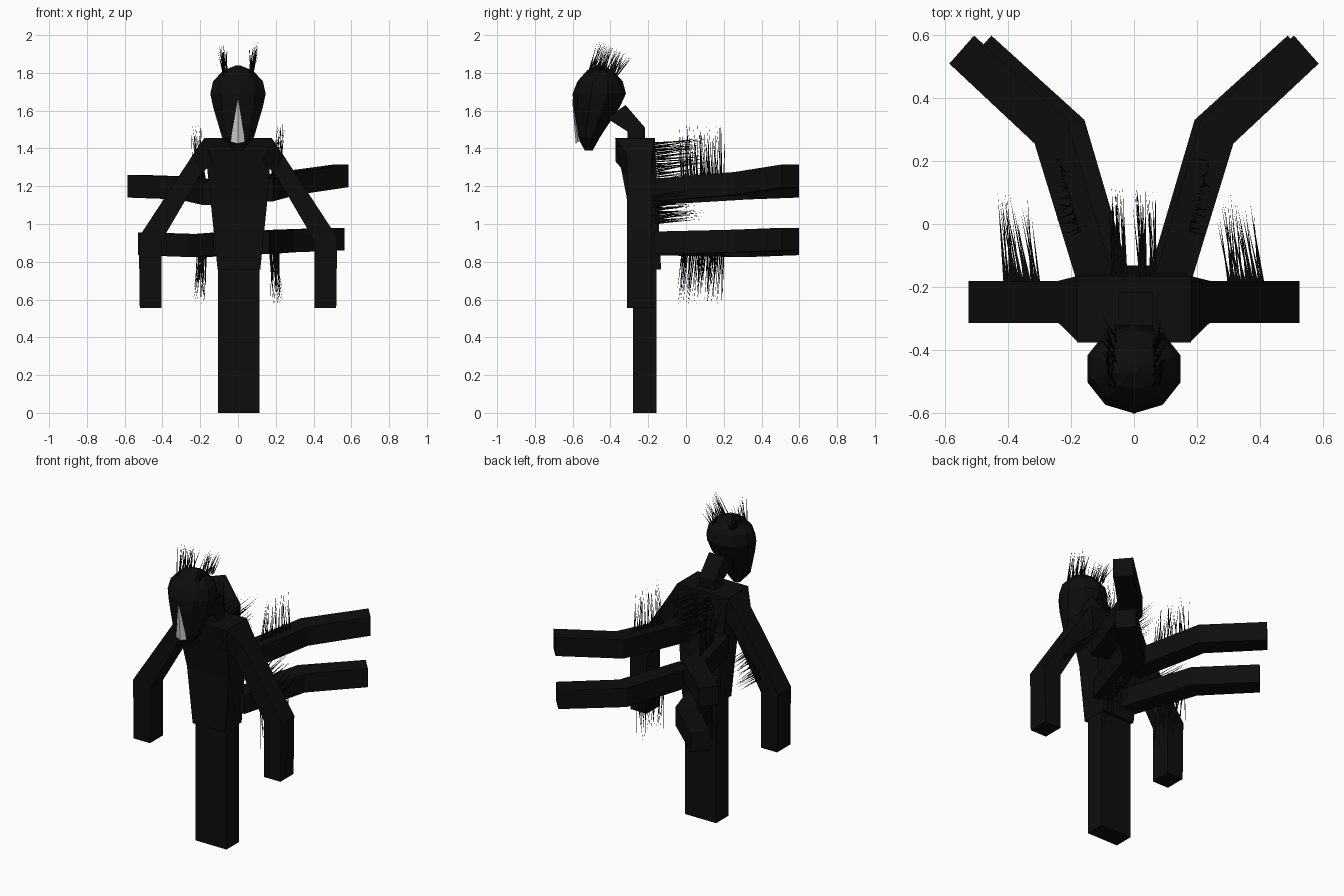
import bpy, bmesh, math, random
from mathutils import Vector

if "Cube" in bpy.data.objects:
    bpy.data.objects.remove(bpy.data.objects["Cube"])

random.seed(4)


def material(name, v):
    m = bpy.data.materials.new(name)
    m.diffuse_color = (v, v, v, 1)
    m.use_nodes = True
    m.node_tree.nodes["Principled BSDF"].inputs["Base Color"].default_value = m.diffuse_color
    return m


BLACK = material("black", 0.004)
PALE = material("pale", 0.6)


def finish(name, bm, mat=BLACK):
    bmesh.ops.recalc_face_normals(bm, faces=bm.faces)
    me = bpy.data.meshes.new(name)
    bm.to_mesh(me)
    bm.free()
    me.materials.append(mat)
    ob = bpy.data.objects.new(name, me)
    bpy.context.collection.objects.link(ob)
    return ob


def loft(name, rings, mat=BLACK):
    """Skin a list of equal-length vertex rings and cap both ends."""
    bm = bmesh.new()
    vs = [[bm.verts.new(p) for p in r] for r in rings]
    n = len(vs[0])
    for a, b in zip(vs, vs[1:]):
        for i in range(n):
            j = (i + 1) % n
            bm.faces.new((a[i], a[j], b[j], b[i]))
    bm.faces.new(vs[0])
    bm.faces.new(vs[-1])
    return finish(name, bm, mat)


def rect(x0, x1, y0, y1, z):
    return [(x0, y0, z), (x1, y0, z), (x1, y1, z), (x0, y1, z)]


def bristles(name, pairs, r=0.004):
    """Thin three-sided spikes from base to tip."""
    bm = bmesh.new()
    for base, tip in pairs:
        b, t = Vector(base), Vector(tip)
        d = (t - b).normalized()
        u = d.orthogonal().normalized()
        w = d.cross(u)
        ring = [bm.verts.new(b + r * (math.cos(a) * u + math.sin(a) * w))
                for a in (0, 2.094, 4.189)]
        top = bm.verts.new(t)
        for i in range(3):
            bm.faces.new((ring[i], ring[(i + 1) % 3], top))
        bm.faces.new(ring)
    return finish(name, bm)


def rnd(a, b):
    return random.uniform(a, b)


# Lower body post and tapered torso
loft("lower_body", [rect(-0.105, 0.115, -0.28, -0.155, z) for z in (0, 0.85)])
loft("torso", [rect(-0.108, 0.118, -0.305, -0.132, 0.76),
               rect(-0.145, 0.155, -0.31, -0.15, 1.12),
               rect(-0.18, 0.18, -0.375, -0.165, 1.455)])

# Neck, bent forward under the head
loft("neck", [[(x, y, z) for x, y, z in ((-0.05, y0, z0), (0.06, y0, z0), (0.06, y1, z1), (-0.05, y1, z1))]
              for y0, z0, y1, z1 in ((-0.31, 1.42, -0.217, 1.42),
                                     (-0.31, 1.49, -0.217, 1.51),
                                     (-0.42, 1.56, -0.32, 1.63))])

# Faceted head: ten-sided rings (z, x radius, front y, back y)
head = []
for z, rx, y0, y1 in ((1.388, 0.025, -0.535, -0.495), (1.46, 0.085, -0.575, -0.455),
                      (1.62, 0.132, -0.598, -0.35), (1.69, 0.147, -0.6, -0.318),
                      (1.755, 0.132, -0.575, -0.335), (1.812, 0.08, -0.525, -0.385),
                      (1.838, 0.015, -0.475, -0.445)):
    cy, ry = (y0 + y1) / 2, (y1 - y0) / 2
    head.append([(rx * 1.05 * math.sin(k * math.pi / 5), cy - ry * math.cos(k * math.pi / 5), z)
                 for k in range(10)])
loft("head", head)

# Pale folded face plate
bm = bmesh.new()
apex, left, right, low, back = [bm.verts.new(p) for p in (
    (0, -0.603, 1.665), (-0.04, -0.572, 1.435), (0.037, -0.572, 1.435),
    (0, -0.584, 1.425), (0, -0.54, 1.46))]
for f in ((apex, left, low), (apex, low, right), (apex, back, left),
          (apex, right, back), (left, back, low), (low, back, right)):
    bm.faces.new(f)
finish("face_plate", bm, PALE)

# Arms: shoulder, elbow, wrist sections (outer x, z, inner x, z, front y, back y)
for s, side in ((-1, "left"), (1, "right")):
    loft(side + "_arm", [[(s * xo, y0, zo), (s * xi, y0, zi), (s * xi, y1, zi), (s * xo, y1, zo)]
                         for xo, zo, xi, zi, y0, y1 in (
                             (0.18, 1.453, 0.13, 1.33, -0.372, -0.165),
                             (0.24, 1.365, 0.20, 1.26, -0.313, -0.18),
                             (0.525, 0.93, 0.405, 0.91, -0.313, -0.18),
                             (0.52, 0.555, 0.405, 0.555, -0.313, -0.18))])


# Back limbs: root, elbow and tip, each a bent rectangular bar
def limb(name, s, shift, zs, h):
    plan = ((0.185, -0.17, 0.065, -0.17), (0.315, 0.255, 0.212, 0.33), (0.585, 0.508, 0.507, 0.597))
    rings = []
    for (xo, yo, xi, yi), z in zip(plan, zs):
        a, b = s * xo + shift, s * xi + shift
        rings.append([(a, yo, z - h), (b, yi, z - h), (b, yi, z + h), (a, yo, z + h)])
    loft(name, rings)


limb("upper_left_limb", -1, 0, (1.16, 1.19, 1.2), 0.06)
limb("upper_right_limb", 1, 0, (1.18, 1.215, 1.255), 0.06)
limb("lower_left_limb", -1, 0.055, (0.895, 0.885, 0.895), 0.06)
limb("lower_right_limb", 1, -0.02, (0.9, 0.91, 0.92), 0.06)

# Bristles, a strip on each side for every part
for s, side in ((-1, "left"), (1, "right")):
    crest, back, arm, up, down = [], [], [], [], []
    for i in range(24):
        t = i / 23
        # head crest, leaning back
        y = -0.52 + 0.16 * t
        b = (s * rnd(0.055, 0.08), y, 1.79)
        crest.append((b, (s * rnd(0.055, 0.11), y + rnd(0.03, 0.08), rnd(1.95, 1.99) - 0.08 * t)))
        # upper back, pointing backward
        z = 1.22 + 0.21 * t
        x = s * rnd(0.02, 0.07)
        back.append(((x, -0.17, z), (x - 0.01 + rnd(-0.015, 0.015), rnd(0.03, 0.13), z + rnd(0, 0.05))))
        # upper arm
        x = 0.30 + 0.11 * t
        z = 1.15 - 0.15 * t
        arm.append(((s * x, -0.185, z), (s * x - 0.035 + rnd(-0.02, 0.02), rnd(0.0, 0.1), z + rnd(0, 0.04))))
        # limb tops and undersides
        y = -0.02 + 0.22 * t
        x = s * (0.17 + 0.07 * t)
        up.append(((x, y, 1.22), (s * rnd(0.19, 0.25), y + rnd(-0.03, 0.01), rnd(1.44, 1.54))))
        x = s * (0.165 + 0.05 * t)
        down.append(((x, y, 0.86), (s * rnd(0.17, 0.24), y + rnd(-0.04, 0.0), rnd(0.56, 0.66))))
    for part, pairs in (("crest", crest), ("back", back), ("arm", arm),
                        ("upper_limb", up), ("lower_limb", down)):
        bristles(side + "_" + part + "_bristles", pairs)
